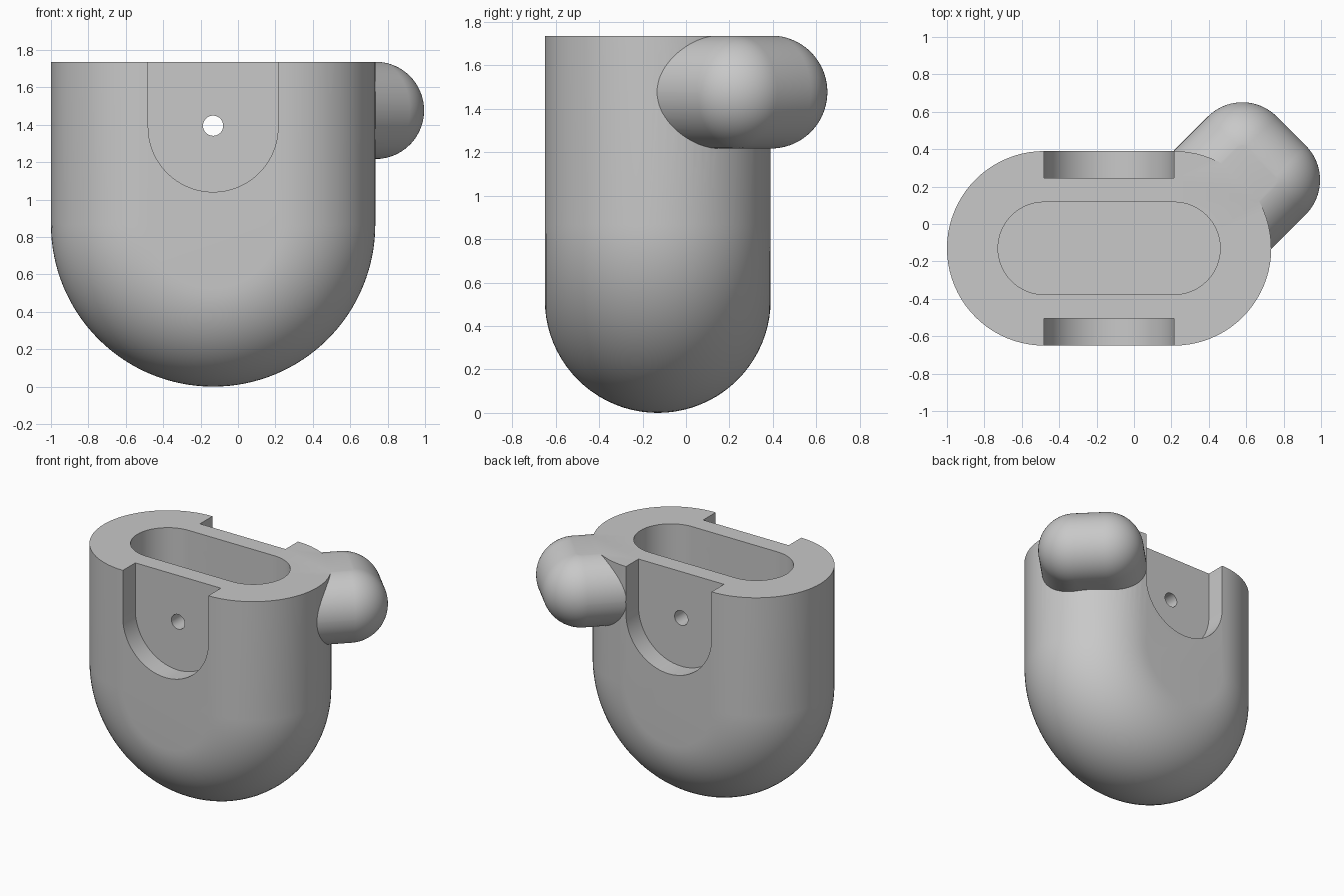
import bpy
import bmesh
from math import pi, sin, cos, radians
from mathutils import Matrix, Vector

cube = bpy.data.objects.get("Cube")
if cube:
    bpy.data.objects.remove(cube, do_unlink=True)

CX, CY = -0.133, -0.13      # axis of the housing
CORE, RIM = 0.347, 0.52     # flat disc radius and edge rounding
TOP = 1.735
MID = CORE + RIM            # height where the round bottom begins

grey = bpy.data.materials.new("plain grey")
grey.use_nodes = True
grey.diffuse_color = (0.58, 0.58, 0.58, 1)
grey.node_tree.nodes["Principled BSDF"].inputs["Base Color"].default_value = grey.diffuse_color


def loft(name, loops, matrix):
    """Solid skinned through closed loops of equal length."""
    bm = bmesh.new()
    rings = [[bm.verts.new(p) for p in loop] for loop in loops]
    for a, b in zip(rings, rings[1:]):
        for i in range(len(a)):
            j = (i + 1) % len(a)
            bm.faces.new((a[i], a[j], b[j], b[i]))
    bm.faces.new(rings[0])
    bm.faces.new(rings[-1])
    bmesh.ops.recalc_face_normals(bm, faces=bm.faces)
    bm.transform(matrix)
    mesh = bpy.data.meshes.new(name)
    bm.to_mesh(mesh)
    bm.free()
    mesh.materials.append(grey)
    obj = bpy.data.objects.new(name, mesh)
    bpy.context.collection.objects.link(obj)
    return obj


def u_loop(radius, y, height, steps=64):
    """U outline, round at the bottom and open upwards to height."""
    arc = [(radius * cos(pi + pi * i / steps), y, radius * sin(pi + pi * i / steps))
           for i in range(steps + 1)]
    return [(-radius, y, height)] + arc + [(radius, y, height)]


def rounded_u(name, core, rim, stretch, height, matrix, steps=40):
    """U solid with a fully rounded edge, optionally stretched along y."""
    loops = []
    for side in (-1, 1):
        for i in range(steps // 2 + 1):
            a = pi / 2 * i / (steps // 2)
            a = a - pi / 2 if side < 0 else a
            radius = max(core + rim * cos(a), 0.003)
            if side > 0 and i == 0 and stretch == 0:
                continue
            loops.append(u_loop(radius, side * stretch / 2 + rim * sin(a), height))
    return loft(name, loops, matrix)


def stadium(radius, half, z, steps=32):
    right = [(half + radius * cos(a), radius * sin(a), z)
             for a in (-pi / 2 + pi * i / steps for i in range(steps + 1))]
    return right + [(-x, -y, z) for x, y, z in right]


def combine(target, tool, operation):
    mod = target.modifiers.new(tool.name, "BOOLEAN")
    mod.operation = operation
    mod.solver = "EXACT"
    mod.object = tool
    bpy.context.view_layer.objects.active = target
    bpy.ops.object.modifier_apply(modifier=mod.name)
    bpy.data.objects.remove(tool, do_unlink=True)


# Housing: straight stadium walls over a rounded bottom
housing = rounded_u("housing", CORE, RIM, 0, TOP + 0.06 - MID,
                    Matrix.Translation((CX, CY, MID)))

# Side knob: pill pushed out diagonally from the back left corner
along = Vector((1, -1, 0)).normalized()
inward = Vector((-1, -1, 0)).normalized()
frame = Matrix((along.cross(inward), along, inward)).transposed().to_4x4()
knob = rounded_u("knob", 0, 0.26, 0.22, 0.45,
                 Matrix.Translation((0.657, 0.313, 1.477)) @ frame)
combine(housing, knob, "UNION")

# Level top
trim = loft("top_trim", [[(-2, -2, z), (2, -2, z), (2, 2, z), (-2, 2, z)]
                         for z in (TOP, TOP + 1)], Matrix())
combine(housing, trim, "DIFFERENCE")

# Slot in the top
slot = loft("slot", [stadium(0.247, CORE, z) for z in (MID, TOP + 0.2)],
            Matrix.Translation((CX, CY, 0)))
combine(housing, slot, "DIFFERENCE")

# U-shaped recesses in the front and back faces
for side in (-1, 1):
    recess = loft("recess", [u_loop(CORE, side * y, 0.6) for y in (0.375, 0.7)],
                  Matrix.Translation((CX, CY, TOP - CORE)))
    combine(housing, recess, "DIFFERENCE")

# Pin hole from front to back
hole = loft("pin_hole", [[(0.054 * cos(2 * pi * i / 32), y, 0.054 * sin(2 * pi * i / 32))
                          for i in range(32)] for y in (-1, 1)],
            Matrix.Translation((CX, CY, 1.395)))
combine(housing, hole, "DIFFERENCE")

bpy.ops.object.select_all(action="DESELECT")
housing.select_set(True)
bpy.context.view_layer.objects.active = housing
bpy.ops.object.shade_smooth_by_angle(angle=radians(25))
